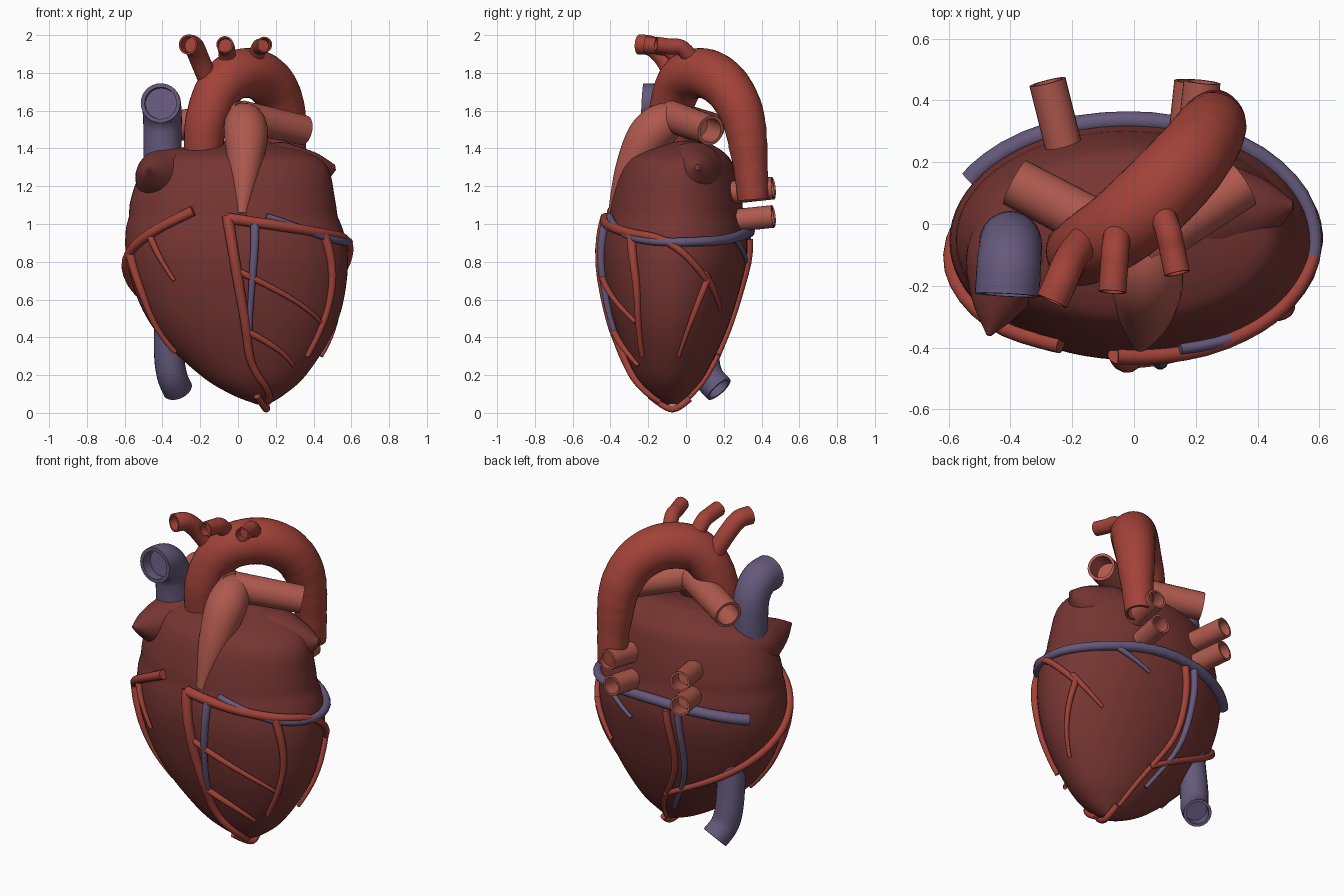
import bpy, bmesh
from math import sin, cos, pi, radians, exp
from mathutils import Vector

if "Cube" in bpy.data.objects:
    bpy.data.objects.remove(bpy.data.objects["Cube"])


def material(name, rgb):
    m = bpy.data.materials.new(name)
    m.diffuse_color = (*rgb, 1)
    m.use_nodes = True
    m.node_tree.nodes["Principled BSDF"].inputs["Base Color"].default_value = m.diffuse_color
    return m


MUSCLE = material("muscle", (0.18, 0.036, 0.032))
ARTERY = material("artery", (0.36, 0.055, 0.04))
PULMONARY = material("pulmonary", (0.43, 0.10, 0.075))
VEIN = material("vein", (0.13, 0.10, 0.20))


def spline(rows, steps):
    """Catmull-Rom through rows of any width."""
    p = [rows[0]] + list(rows) + [rows[-1]]
    out = []
    for i in range(1, len(p) - 2):
        for k in range(steps):
            t = k / steps
            out.append([0.5 * (2 * b + (c - a) * t + (2 * a - 5 * b + 4 * c - d) * t * t
                               + (3 * b - a - 3 * c + d) * t ** 3)
                        for a, b, c, d in zip(*p[i - 1:i + 3])])
    out.append(list(rows[-1]))
    return out


def loft(name, rings, mat):
    """Skin a list of equally long rings and cap both ends."""
    bm = bmesh.new()
    vs = [[bm.verts.new(q) for q in ring] for ring in rings]
    n = len(vs[0])
    for a, b in zip(vs, vs[1:]):
        for j in range(n):
            bm.faces.new((a[j], a[(j + 1) % n], b[(j + 1) % n], b[j]))
    bm.faces.new(vs[0][::-1])
    bm.faces.new(vs[-1])
    bmesh.ops.recalc_face_normals(bm, faces=bm.faces)
    me = bpy.data.meshes.new(name)
    bm.to_mesh(me)
    bm.free()
    me.materials.append(mat)
    ob = bpy.data.objects.new(name, me)
    bpy.context.collection.objects.link(ob)
    bpy.ops.object.select_all(action='DESELECT')
    ob.select_set(True)
    bpy.context.view_layer.objects.active = ob
    bpy.ops.object.shade_smooth_by_angle(angle=radians(45))


def tube(name, pts, radii, mat, hollow=False, sides=24, steps=8):
    """Round tube along points; radii are spread evenly; hollow opens the far end."""
    c = [Vector(p) for p in spline(pts, steps)]
    rr = spline([(r,) for r in radii], 12)
    rings, u = [], None
    for i in range(len(c)):
        d = (c[min(i + 1, len(c) - 1)] - c[max(i - 1, 0)]).normalized()
        u = d.orthogonal() if u is None else u - d * u.dot(d)
        u.normalize()
        v = d.cross(u)
        r = rr[round(i / (len(c) - 1) * (len(rr) - 1))][0]
        rings.append([c[i] + r * (u * cos(2 * pi * j / sides) + v * sin(2 * pi * j / sides))
                      for j in range(sides)])
    if hollow:
        rings += [[c[i] + (q - c[i]) * 0.8 for q in rings[i]] for i in range(len(c) - 1, len(c) - 8, -1)]
    loft(name, rings, mat)


# Heart body: height, left, right, front, back of each section
sections = spline([
    (0.045, 0.10, 0.16, -0.11, -0.04), (0.10, -0.04, 0.25, -0.19, 0.02),
    (0.20, -0.20, 0.36, -0.27, 0.10), (0.40, -0.41, 0.49, -0.355, 0.20),
    (0.60, -0.53, 0.56, -0.41, 0.27), (0.85, -0.595, 0.58, -0.44, 0.325),
    (1.10, -0.575, 0.52, -0.40, 0.30), (1.30, -0.50, 0.475, -0.335, 0.255),
    (1.38, -0.39, 0.36, -0.24, 0.20), (1.44, -0.12, 0.14, -0.04, 0.10)], 8)


def body(deg, z, lift=0.0):
    """Point on the heart surface at an angle (0 = +x, -90 = front) and height."""
    a, b = next(((a, b) for a, b in zip(sections, sections[1:]) if z <= b[0]), sections[-2:])
    f = (z - a[0]) / (b[0] - a[0])
    z, left, right, front, back = [m + (n - m) * f for m, n in zip(a, b)]
    groove = 1 - 0.015 * exp(-((z - 1.04) / 0.04) ** 2)
    t = radians(deg)
    return ((left + right) / 2 + ((right - left) / 2 * groove + lift) * cos(t),
            (front + back) / 2 + ((back - front) / 2 * groove + lift) * sin(t), z)


loft("heart_body", [[body(a, s[0]) for a in range(0, 360, 5)] for s in sections], MUSCLE)

# Auricles, tapering to blunt points
tube("right_auricle", [(-0.26, 0.05, 1.23), (-0.40, -0.14, 1.25), (-0.47, -0.36, 1.29)],
     (0.12, 0.17, 0.155, 0.085, 0.008), MUSCLE, sides=32)
tube("left_auricle", [(0.10, 0.03, 1.26), (0.30, 0.04, 1.265), (0.515, 0.06, 1.30)],
     (0.12, 0.17, 0.16, 0.10, 0.015), MUSCLE, sides=32, steps=12)

# Aorta and its three arch branches
tube("aorta", [(-0.18, -0.07, 1.30), (-0.175, -0.09, 1.50), (-0.12, -0.06, 1.68), (-0.03, 0.0, 1.78),
               (0.09, 0.11, 1.795), (0.19, 0.22, 1.72), (0.245, 0.30, 1.57), (0.26, 0.335, 1.36),
               (0.26, 0.355, 1.13)], (0.10, 0.12, 0.132, 0.115, 0.08), ARTERY, True, 32)
for name, x0, x1, y, z, r in (("right", -0.14, -0.265, -0.03, 1.72, 0.053),
                              ("middle", -0.05, -0.07, 0.0, 1.82, 0.045),
                              ("left", 0.08, 0.14, 0.06, 1.84, 0.042)):
    tube(name + "_arch_branch", [(x0, y, z), ((x0 + x1) / 2, y - 0.08, (z + 1.95) / 2 + 0.035),
                                 ((x0 + 3 * x1) / 4, y - 0.15, 1.94), (x1, y - 0.22, 1.95)], (r, r), ARTERY, True)

# Venae cavae
tube("upper_vena_cava", [(-0.40, -0.06, 1.2), (-0.40, -0.06, 1.45), (-0.40, -0.08, 1.56), (-0.405, -0.14, 1.63),
                         (-0.41, -0.23, 1.64)], (0.10, 0.105), VEIN, True, 32)
tube("lower_vena_cava", [(-0.36, 0.06, 0.6), (-0.365, 0.09, 0.33), (-0.35, 0.115, 0.2), (-0.32, 0.175, 0.125)],
     (0.08, 0.08), VEIN, True)

# Pulmonary trunk and arteries
tube("pulmonary_trunk", [(0.02, -0.385, 1.05), (0.04, -0.25, 1.37), (0.04, -0.15, 1.51), (0.02, -0.02, 1.575)],
     (0.03, 0.09, 0.115, 0.11, 0.07), PULMONARY, sides=32)
for name, end in (("left", (0.35, 0.13, 1.495)), ("right", (-0.385, 0.135, 1.51))):
    tube(name + "_pulmonary_artery", [(0.02, -0.08, 1.57), end], (0.085, 0.08), PULMONARY, True, steps=16)

# Pulmonary veins, upper and lower on each side
for side, x0, x1, shift in (("left", 0.16, 0.19, 0.03), ("right", -0.21, -0.28, 0)):
    for level, z, dx in (("upper", 1.19, shift), ("lower", 1.04, 0)):
        tube(f"{side}_{level}_pulmonary_vein", [(x0 + dx, 0.18, z - 0.03), (x1 + dx, 0.46, z)],
             (0.06, 0.06), PULMONARY, True, steps=16)


def coronary(name, mat, r, *pts):
    """Tapering vessel that follows the heart surface through (angle, height) points."""
    fine = spline(pts, 16 if len(pts) == 2 else 8)
    tube(name, [body(a, z, 0.014) for a, z in fine], (r, 0.55 * r), mat, sides=12, steps=1)


# Main coronary arteries
coronary("front_descending_artery", ARTERY, .03, (-93, 1.04), (-89, .5), (-87, .22), (-60, .06))
tube("apex_artery", [(0.10, -0.19, 0.09), (0.15, -0.075, 0.02), (0.14, 0.02, 0.075)], (0.018, 0.018), ARTERY, sides=12)
coronary("circumflex_artery", ARTERY, .03, (-93, 1.03), (-45, .96), (-5, .9), (28, .7))
coronary("right_coronary_artery", ARTERY, .028, (-112, 1.07), (-160, .85), (-220, .52), (-265, .3))
coronary("rear_descending_artery", ARTERY, .022, (98, .92), (103, .5), (85, .08))

# Side branches
coronary("left_marginal_artery", ARTERY, .025, (-37, .94), (-32, .65), (-37, .3))
coronary("right_marginal_artery", ARTERY, .024, (-160, .84), (-156, .6), (-163, .32))
for name, start, end in (("first_diagonal", (-92, .76), (-37, .48)), ("second_diagonal", (-88, .43), (-49, .25)),
                         ("right_front", (-140, .95), (-126, .7)), ("rear_marginal", (28, .7), (10, .3)),
                         ("rear_side", (25, .74), (48, .55))):
    coronary(name + "_artery", ARTERY, .019, start, end)

# Cardiac veins
coronary("great_cardiac_vein", VEIN, .025, (-79, 1.0), (-87, .42))
coronary("coronary_sinus", VEIN, .033, (150, .9), (90, .96), (30, .91), (-30, .92), (-72, 1.04))
coronary("middle_cardiac_vein", VEIN, .021, (105, .93), (110, .5), (105, .2))
coronary("rear_left_vein", VEIN, .018, (50, .94), (75, .8))
